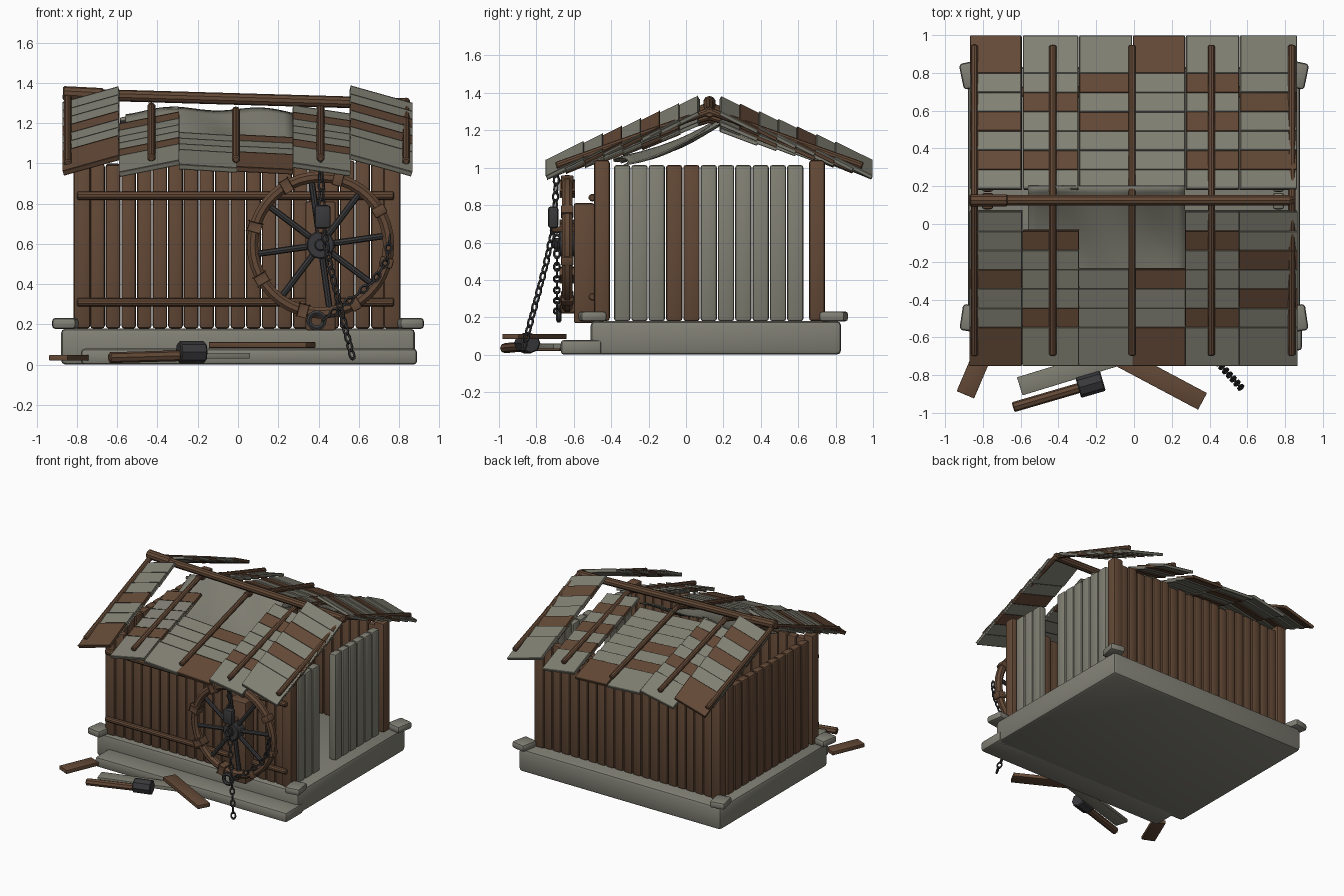
import bpy, bmesh, math, random
from mathutils import Matrix, Vector

random.seed(4)
if "Cube" in bpy.data.objects:
    bpy.data.objects.remove(bpy.data.objects["Cube"], do_unlink=True)


def material(name, rgb):
    m = bpy.data.materials.new(name)
    m.use_nodes = True
    m.diffuse_color = (*rgb, 1)
    bsdf = m.node_tree.nodes["Principled BSDF"]
    bsdf.inputs["Base Color"].default_value = (*rgb, 1)
    bsdf.inputs["Roughness"].default_value = 0.9
    return m


BROWN = material("brown wood", (0.125, 0.066, 0.037))
GREY = material("weathered grey wood", (0.22, 0.215, 0.172))
STONE = material("grey stone", (0.22, 0.215, 0.178))
CLOTH = material("canvas", (0.21, 0.205, 0.165))
METAL = material("dark iron", (0.04, 0.04, 0.043))


def finish(name, bm, mat, smooth=True):
    bmesh.ops.recalc_face_normals(bm, faces=bm.faces)
    mesh = bpy.data.meshes.new(name)
    bm.to_mesh(mesh)
    bm.free()
    mesh.materials.append(mat)
    if smooth:
        mesh.shade_smooth()
        mesh.set_sharp_from_angle(angle=math.radians(35))
    obj = bpy.data.objects.new(name, mesh)
    bpy.context.scene.collection.objects.link(obj)
    return obj


def slab(name, mat, centre, u, v, w, bevel=0.0, segments=2):
    """Box spanned by three full-length edge vectors."""
    bm = bmesh.new()
    bmesh.ops.create_cube(bm, size=1)
    m = Matrix((u, v, w)).transposed().to_4x4()
    m.translation = centre
    bm.transform(m)
    if bevel:
        bmesh.ops.bevel(bm, geom=bm.edges[:], offset=bevel, segments=segments,
                        profile=0.5, affect="EDGES")
    return finish(name, bm, mat, bevel > 0)


def box(name, mat, centre, size, bevel=0.0, turn=0.0, tilt=0.0):
    r = Matrix.Rotation(turn, 3, "Z") @ Matrix.Rotation(tilt, 3, "Y")
    axes = [r.col[i] * size[i] for i in range(3)]
    return slab(name, mat, centre, *axes, bevel)


def rod(name, mat, a, b, radius, sides=10, bevel=0.006):
    a, b = Vector(a), Vector(b)
    bm = bmesh.new()
    bmesh.ops.create_cone(bm, cap_ends=True, segments=sides, radius1=radius,
                          radius2=radius, depth=(b - a).length)
    caps = [e for e in bm.edges if abs(e.verts[0].co.z - e.verts[1].co.z) < 1e-5]
    bmesh.ops.bevel(bm, geom=caps, offset=bevel, segments=1, affect="EDGES")
    m = (b - a).to_track_quat("Z", "Y").to_matrix().to_4x4()
    m.translation = (a + b) / 2
    bm.transform(m)
    return finish(name, bm, mat)


def ring(bm, major, minor, matrix, count=12, sides=6):
    """Adds a torus around local z to a bmesh."""
    loops = []
    for i in range(count):
        a = math.tau * i / count
        loop = []
        for j in range(sides):
            b = math.tau * (j + 0.5) / sides
            r = major + minor * math.cos(b)
            p = Vector((r * math.cos(a), r * math.sin(a), minor * math.sin(b)))
            loop.append(bm.verts.new(matrix @ p))
        loops.append(loop)
    for i in range(count):
        l, n = loops[i], loops[(i + 1) % count]
        for j in range(sides):
            k = (j + 1) % sides
            bm.faces.new((l[j], n[j], n[k], l[k]))


def chain(name, points, pitch=0.042):
    """Row of links, each turned a quarter from the one before."""
    bm = bmesh.new()
    pts = [Vector(p) for p in points]
    n = 0
    for a, b in zip(pts, pts[1:]):
        d = b - a
        steps = max(1, round(d.length / pitch))
        q = d.to_track_quat("X", "Z").to_matrix().to_4x4()
        for i in range(steps):
            m = (Matrix.Translation(a + d * (i + 0.5) / steps) @ q
                 @ Matrix.Rotation(math.pi / 2 * (n % 2), 4, "X")
                 @ Matrix.Diagonal((1.45, 1, 1, 1)))
            ring(bm, 0.016, 0.0065, m, 10, 5)
            n += 1
    return finish(name, bm, METAL)


# Stone base, front step and loose corner stones
box("stone_base", STONE, (0, 0.16, 0.09), (1.76, 1.34, 0.18), 0.025)
box("front_step", STONE, (0.055, -0.56, 0.04), (1.67, 0.22, 0.08), 0.02)
for sx in (-1, 1):
    for y, turn in ((-0.5, 0.15), (0.79, -0.2)):
        box("corner_stone", STONE, (sx * 0.855, y, 0.205), (0.12, 0.14, 0.055),
            0.018, turn * sx)

# Corner posts
for x in (-0.775, 0.765):
    for y in (-0.45, 0.7):
        box("corner_post", BROWN, (x, y, 0.61), (0.085, 0.085, 0.86), 0.016)

# Front and back plank walls
for y in (-0.45, 0.7):
    for i in range(19):
        top = 1.0 + random.uniform(-0.01, 0.02)
        box("wall_plank", BROWN, (-0.698 + i * 0.0775, y, (0.18 + top) / 2),
            (0.073, 0.06, top - 0.18), 0.014)

# Side plank walls, with a doorway where two grey planks are missing
for i in range(11):
    y = -0.341 + i * 0.0925
    box("right_wall_plank", BROWN, (-0.775, y, 0.597), (0.06, 0.087, 0.835), 0.014)
    if i not in (3, 4):
        box("left_wall_plank", GREY, (0.765, y, 0.597), (0.06, 0.087, 0.835), 0.014)

# Rails across the front
for z in (0.84, 0.31):
    rod("front_rail", BROWN, (-0.8, -0.5, z), (0.775, -0.5, z), 0.021)

# Roof columns: left x, right x, ridge z, eave z, sideways slope,
# then front and back rows from the eave up (b brown, g grey, . missing)
RIDGE_Y = 0.125
columns = [
    (-0.865, -0.595, 1.345, 1.0, 0.28, "bggbggg", "bggbgbg"),
    (-0.585, -0.295, 1.255, 0.985, 0.2, "gbgggb.", "ggbggbg"),
    (-0.290, -0.010, 1.225, 0.985, -0.06, "gggg...", "gbgbggg"),
    (-0.005, 0.270, 1.215, 0.975, -0.05, "bggb...", "bgggggg"),
    (0.275, 0.555, 1.265, 0.98, -0.15, "gbgggbg", "gbgbgbg"),
    (0.560, 0.860, 1.345, 1.0, -0.28, "ggbgbgg", "ggbggbg"),
]
for x0, x1, ridge, eave, lean, front, back in columns:
    slope = (ridge - eave) / 0.87
    for side, rows in ((-1, front), (1, back)):
        for r, colour in enumerate(rows):
            if colour == ".":
                continue
            d = 0.77 - 0.102 * r
            u = Vector((x1 - x0, 0, lean * (x1 - x0)))
            v = Vector((0, side * 0.2, -0.2 * (slope + 0.1)))
            w = u.cross(v).normalized() * 0.022
            slab("roof_board", BROWN if colour == "b" else GREY,
                 ((x0 + x1) / 2, RIDGE_Y + side * d, ridge - slope * d), u, v, w,
                 0.003, 1)

# Ridge beam and the poles laid over the roof
rod("ridge_beam", BROWN, (-0.87, RIDGE_Y, 1.345), (0.85, RIDGE_Y, 1.295), 0.029)
rod("ridge_beam_stub", BROWN, (-0.87, RIDGE_Y, 1.35), (-0.67, RIDGE_Y, 1.34), 0.034)
for x, top, low in ((-0.845, 1.34, 1.0), (-0.43, 1.285, 1.025), (-0.01, 1.265, 1.02),
                    (0.41, 1.28, 1.025), (0.835, 1.31, 1.01)):
    for side in (-1, 1):
        rod("roof_pole", BROWN, (x, RIDGE_Y - side * 0.02, top),
            (x, RIDGE_Y + side * 0.82, low), 0.02)

# Sagging canvas under the hole in the roof
bm = bmesh.new()
bmesh.ops.create_grid(bm, x_segments=20, y_segments=16, size=0.5)
for vert in bm.verts:
    s, t = vert.co.x + 0.5, vert.co.y + 0.5
    x = -0.56 + 0.83 * s
    y = -0.35 + 0.55 * t + 0.04 * math.sin(9 * s) * (1 - t)
    z = (1.03 + 0.225 * t - 0.04 * math.sin(math.pi * t)
         + 0.02 * math.sin(math.pi * s) + 0.012 * math.sin(11 * s + 5 * t))
    vert.co = (x, y, z)
canvas = finish("canvas_patch", bm, CLOTH)
canvas.modifiers.new("thickness", "SOLIDIFY").thickness = 0.008

# Wheel on its mounting board
WX, WY, WZ = 0.41, -0.635, 0.595
box("wheel_board", BROWN, (WX, -0.545, 0.49), (0.15, 0.11, 0.64), 0.01)
facing = Matrix.Translation((WX, WY, WZ)) @ Matrix.Rotation(math.pi / 2, 4, "X")
bm = bmesh.new()
ring(bm, 0.338, 0.03, facing, 40, 8)
finish("wheel_rim", bm, BROWN)
rod("wheel_hub", METAL, (WX, -0.59, WZ), (WX, -0.68, WZ), 0.07, 14)
rod("wheel_axle", METAL, (WX, -0.57, WZ), (WX, -0.71, WZ), 0.03, 12)
rod("wheel_handle", BROWN, (WX, -0.59, 0.668), (WX, -0.72, 0.668), 0.018)
for k in range(8):
    a = math.radians(8 + 45 * k)
    c, s = math.cos(a), math.sin(a)
    rod("wheel_spoke", METAL, (WX + 0.05 * c, WY, WZ + 0.05 * s),
        (WX + 0.325 * c, WY, WZ + 0.325 * s), 0.016, 8)
    a += math.radians(22)
    box("rim_joint", BROWN, (WX + 0.338 * math.cos(a), WY, WZ + 0.338 * math.sin(a)),
        (0.068, 0.068, 0.05), 0.008, 0, -a)

# Hanging chains, pulley block and shackle
chain("long_chain", [(0.41, -0.69, 1.0), (0.42, -0.705, 0.69), (0.46, -0.75, 0.48),
                     (0.57, -0.87, 0.03)])
box("pulley_block", METAL, (0.42, -0.71, 0.735), (0.08, 0.055, 0.115), 0.014)
chain("wheel_chain", [(0.755, -0.69, 0.64), (0.74, -0.69, 0.52), (0.68, -0.69, 0.42),
                      (0.57, -0.69, 0.33), (0.42, -0.69, 0.22)])
bm = bmesh.new()
ring(bm, 0.038, 0.014, Matrix.Translation((0.39, -0.68, 0.22))
     @ Matrix.Rotation(math.pi / 2, 4, "X"), 14, 6)
finish("shackle", bm, METAL)

# Fallen boards
for name, mat, centre, length, angle in (
        ("fallen_board_right", BROWN, (-0.84, -0.78, 0.035), 0.27, 67),
        ("fallen_board_middle", GREY, (-0.28, -0.76, 0.045), 0.68, 17),
        ("fallen_board_left", BROWN, (0.12, -0.81, 0.098), 0.55, -28)):
    box(name, mat, centre, (length, 0.1, 0.028), 0.003, math.radians(angle))

# Mallet lying on the ground
rod("mallet_handle", BROWN, (-0.64, -0.97, 0.035), (-0.28, -0.865, 0.045), 0.027, 8)
rod("mallet_head", METAL, (-0.295, -0.868, 0.062), (-0.165, -0.83, 0.062), 0.055, 8)
